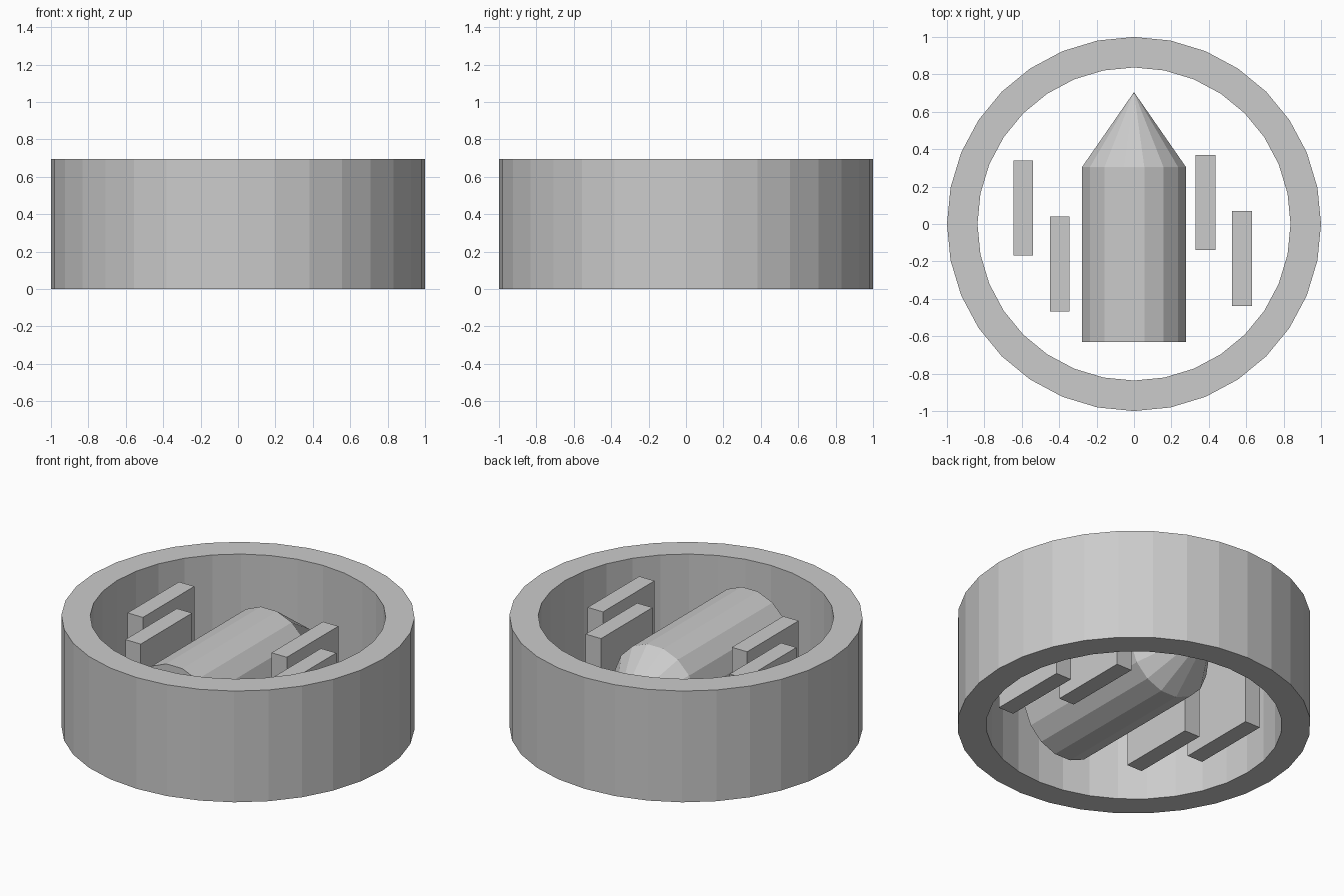
import bpy, bmesh
from math import pi, cos, sin
from mathutils import Matrix

if "Cube" in bpy.data.objects:
    bpy.data.objects.remove(bpy.data.objects["Cube"])


def lathe(name, profile, sides, phase=0.0, closed=False, matrix=Matrix()):
    """Revolve (radius, height) points around z; zero radius makes a pole."""
    bm = bmesh.new()
    rings = []
    for r, h in profile:
        if r == 0:
            rings.append([bm.verts.new((0, 0, h))] * sides)
        else:
            rings.append([bm.verts.new((r * cos(phase + 2 * pi * i / sides),
                                        r * sin(phase + 2 * pi * i / sides), h))
                          for i in range(sides)])
    pairs = list(zip(rings, rings[1:]))
    if closed:
        pairs.append((rings[-1], rings[0]))
    for a, b in pairs:
        for i in range(sides):
            j = (i + 1) % sides
            bm.faces.new(dict.fromkeys((a[i], a[j], b[j], b[i])))
    if not closed and profile[0][0] > 0:
        bm.faces.new(rings[0])
    bmesh.ops.recalc_face_normals(bm, faces=bm.faces)
    bm.transform(matrix)
    return finish(name, bm)


def finish(name, bm):
    mesh = bpy.data.meshes.new(name)
    bm.to_mesh(mesh)
    bm.free()
    obj = bpy.data.objects.new(name, mesh)
    bpy.context.collection.objects.link(obj)
    return obj


HEIGHT = 0.695
MID = HEIGHT / 2

# Open outer ring
lathe("outer_ring", [(1, 0), (1, HEIGHT), (0.837, HEIGHT), (0.837, 0)], 32, closed=True)

# Pointed body lying along y, tip toward the back
lathe("pointed_body", [(0.283, -0.63), (0.283, 0.305), (0, 0.705)], 16, phase=pi / 16,
      matrix=Matrix.Translation((0, 0, MID)) @ Matrix.Rotation(-pi / 2, 4, 'X'))

# Upright slats, two staggered on each side of the body
slats = {"left_outer_slat": (-0.592, 0.085), "left_inner_slat": (-0.397, -0.215),
         "right_inner_slat": (0.382, 0.115), "right_outer_slat": (0.578, -0.185)}
for name, (x, y) in slats.items():
    bm = bmesh.new()
    bmesh.ops.create_cube(bm, size=1)
    bm.transform(Matrix.Translation((x, y, 0.342)) @ Matrix.Diagonal((0.106, 0.508, 0.535, 1)))
    finish(name, bm)
